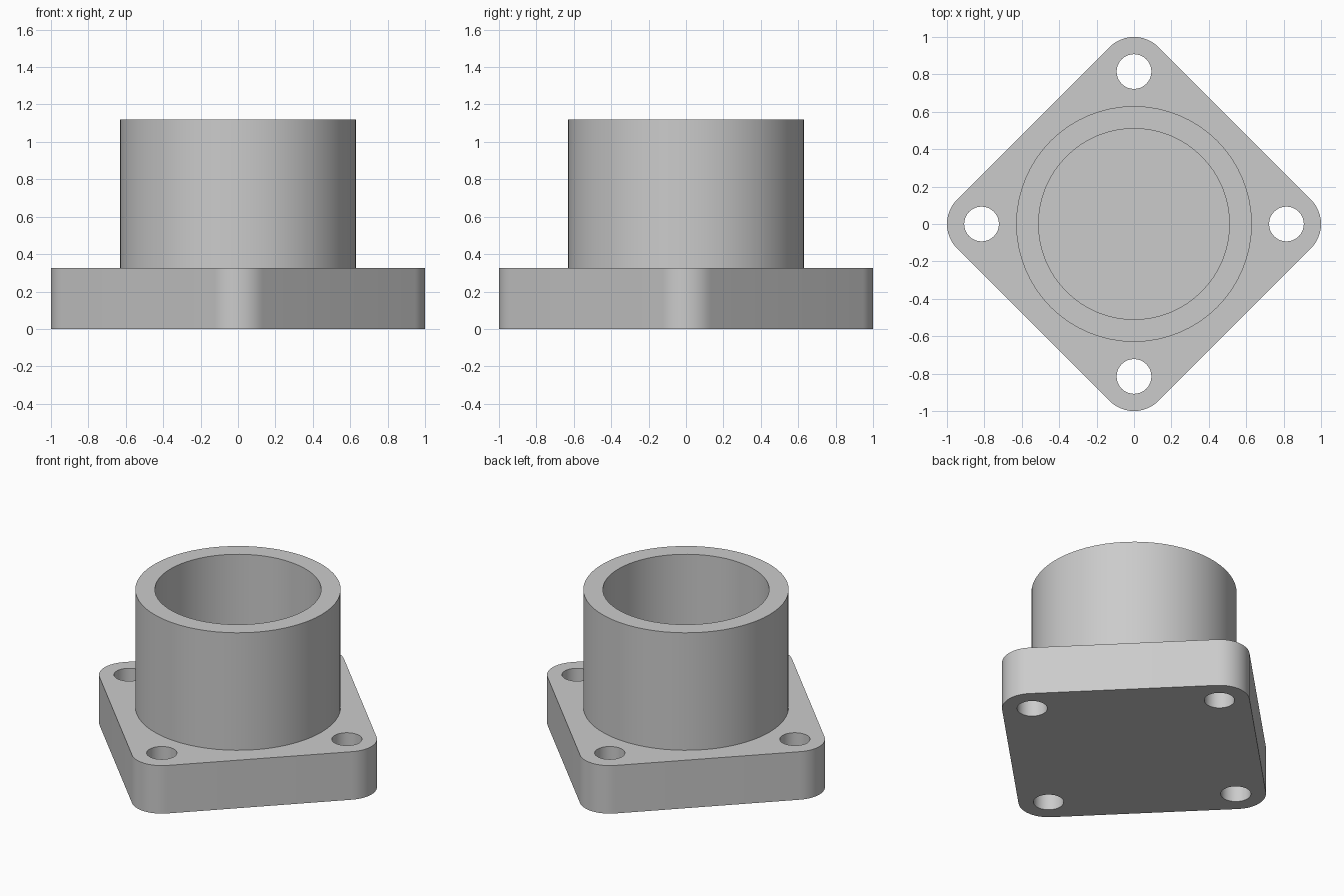
import bpy, bmesh
from math import radians, cos, sin, pi
from mathutils import Vector

cube = bpy.data.objects.get("Cube")
if cube:
    bpy.data.objects.remove(cube, do_unlink=True)

FLANGE_H, TOP = 0.325, 1.12
OUTER_R, INNER_R = 0.63, 0.51
CORNER_R, HOLE_R = 0.185, 0.093
BOLT_R = 1 - CORNER_R  # bolt holes share their centres with the rounded corners

grey = bpy.data.materials.new("plain_grey")
grey.use_nodes = True
colour = (0.6, 0.6, 0.6, 1)
grey.diffuse_color = colour
grey.node_tree.nodes["Principled BSDF"].inputs["Base Color"].default_value = colour


def arc(centre, radius, start, sweep, steps):
    return [(centre[0] + radius * cos(start + sweep * i / steps),
             centre[1] + radius * sin(start + sweep * i / steps)) for i in range(steps + 1)]


def add_object(name, bm):
    bmesh.ops.remove_doubles(bm, verts=bm.verts, dist=1e-5)
    bmesh.ops.recalc_face_normals(bm, faces=bm.faces)
    mesh = bpy.data.meshes.new(name)
    bm.to_mesh(mesh)
    bm.free()
    mesh.materials.append(grey)
    obj = bpy.data.objects.new(name, mesh)
    bpy.context.collection.objects.link(obj)
    bpy.ops.object.select_all(action='DESELECT')
    obj.select_set(True)
    bpy.context.view_layer.objects.active = obj
    bpy.ops.object.shade_smooth_by_angle(angle=radians(30))
    return obj


# Flange: rounded square outline with four bolt holes, filled and extruded
outline, loops = [], []
for k in range(4):
    a = k * pi / 2
    centre = (BOLT_R * cos(a), BOLT_R * sin(a))
    outline += arc(centre, CORNER_R, a - pi / 4, pi / 2, 12)
    loops.append(arc(centre, HOLE_R, 0, 2 * pi, 32)[:-1])
loops.append(outline)

curve = bpy.data.curves.new("flange_outline", 'CURVE')
curve.dimensions = '2D'
curve.fill_mode = 'BOTH'
curve.extrude = FLANGE_H / 2
for loop in loops:
    spline = curve.splines.new('POLY')
    spline.points.add(len(loop) - 1)
    for point, (x, y) in zip(spline.points, loop):
        point.co = (x, y, 0, 1)
    spline.use_cyclic_u = True
helper = bpy.data.objects.new("flange_outline", curve)
bpy.context.collection.objects.link(helper)
solid = bpy.data.meshes.new_from_object(
    helper.evaluated_get(bpy.context.evaluated_depsgraph_get()))
bm = bmesh.new()
bm.from_mesh(solid)
bmesh.ops.translate(bm, verts=bm.verts, vec=(0, 0, FLANGE_H / 2))
bpy.data.objects.remove(helper, do_unlink=True)
bpy.data.curves.remove(curve)
bpy.data.meshes.remove(solid)
add_object("flange", bm)

# Tube: rectangular section spun round z, its foot sunk slightly into the flange
bm = bmesh.new()
foot = FLANGE_H - 0.03
section = [bm.verts.new(Vector((r, 0, z))) for r, z in
           ((OUTER_R, foot), (OUTER_R, TOP), (INNER_R, TOP), (INNER_R, foot))]
edges = [bm.edges.new((section[i], section[(i + 1) % 4])) for i in range(4)]
bmesh.ops.spin(bm, geom=section + edges, cent=(0, 0, 0), axis=(0, 0, 1),
               angle=2 * pi, steps=64)
add_object("tube", bm)
